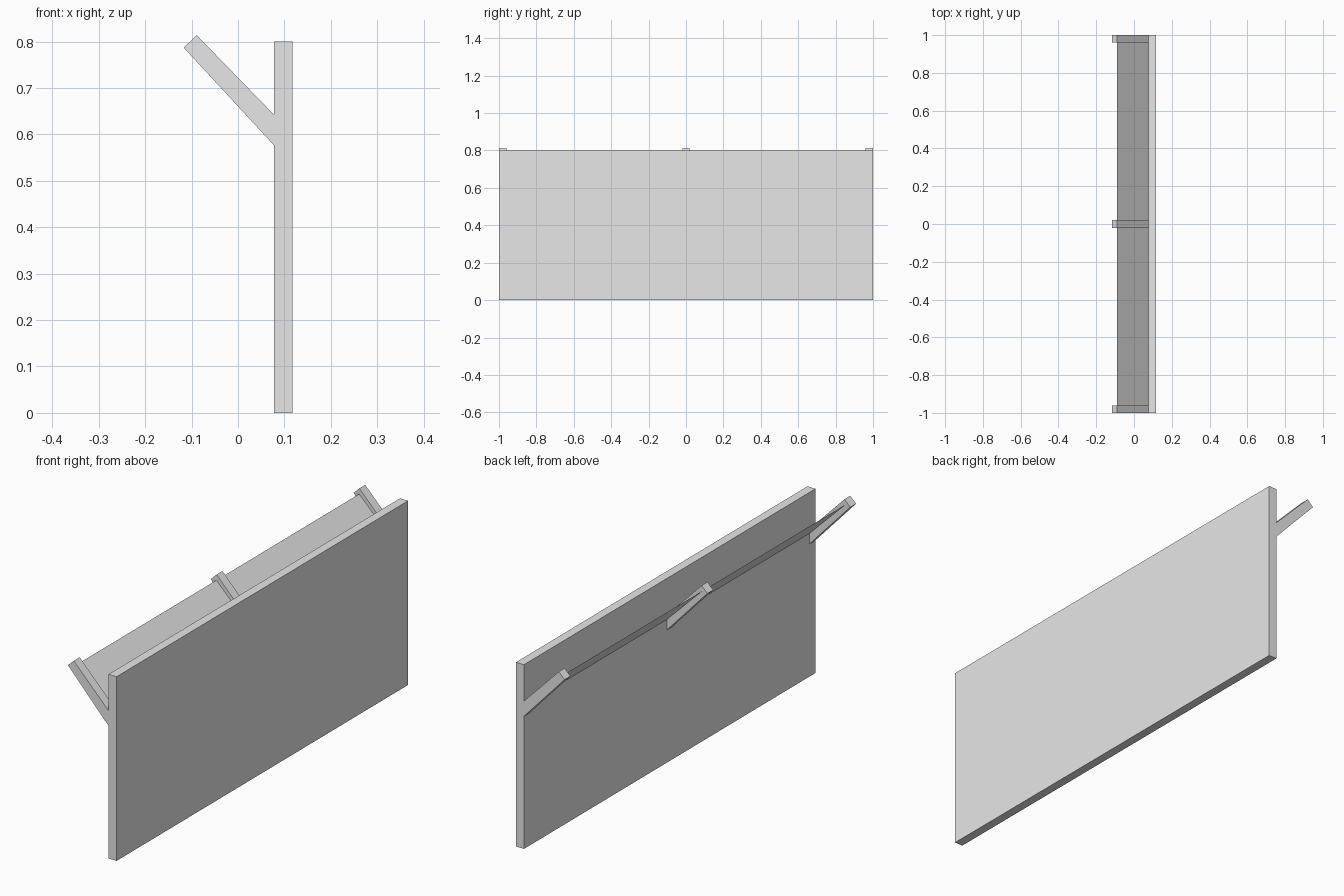
import bpy

cube = bpy.data.objects.get("Cube")
if cube:
    bpy.data.objects.remove(cube, do_unlink=True)

grey = bpy.data.materials.new("light_grey")
grey.use_nodes = True
colour = (0.8, 0.8, 0.8, 1)
grey.diffuse_color = colour
grey.node_tree.nodes["Principled BSDF"].inputs["Base Color"].default_value = colour


def add_mesh(name, verts, faces):
    mesh = bpy.data.meshes.new(name)
    mesh.from_pydata(verts, [], faces)
    mesh.materials.append(grey)
    obj = bpy.data.objects.new(name, mesh)
    bpy.context.collection.objects.link(obj)


def extrude_profile(name, profile, y0, y1):
    """Solid from a counter-clockwise x-z outline, swept along y."""
    n = len(profile)
    verts = [(x, y, z) for y in (y0, y1) for x, z in profile]
    sides = [(i, i + n, (i + 1) % n + n, (i + 1) % n) for i in range(n)]
    caps = [tuple(range(n)), tuple(reversed(range(n, 2 * n)))]
    add_mesh(name, verts, sides + caps)


INNER, OUTER = 0.078, 0.117

# Upright wall panel
extrude_profile("wall_panel", [(INNER, 0), (OUTER, 0), (OUTER, 0.8), (INNER, 0.8)], -1, 1)

# Three slanted brackets
arm = [(INNER, 0.576), (INNER, 0.642), (-0.089, 0.814), (-0.117, 0.787)]
for name, y in (("front", -0.98), ("middle", 0), ("back", 0.98)):
    extrude_profile(name + "_bracket", arm, y - 0.02, y + 0.02)

# Thin slanted sheet held between the brackets
add_mesh("slanted_sheet",
         [(INNER, -0.98, 0.622), (INNER, 0.98, 0.622), (-0.09, 0.98, 0.789), (-0.09, -0.98, 0.789)],
         [(0, 1, 2, 3)])
